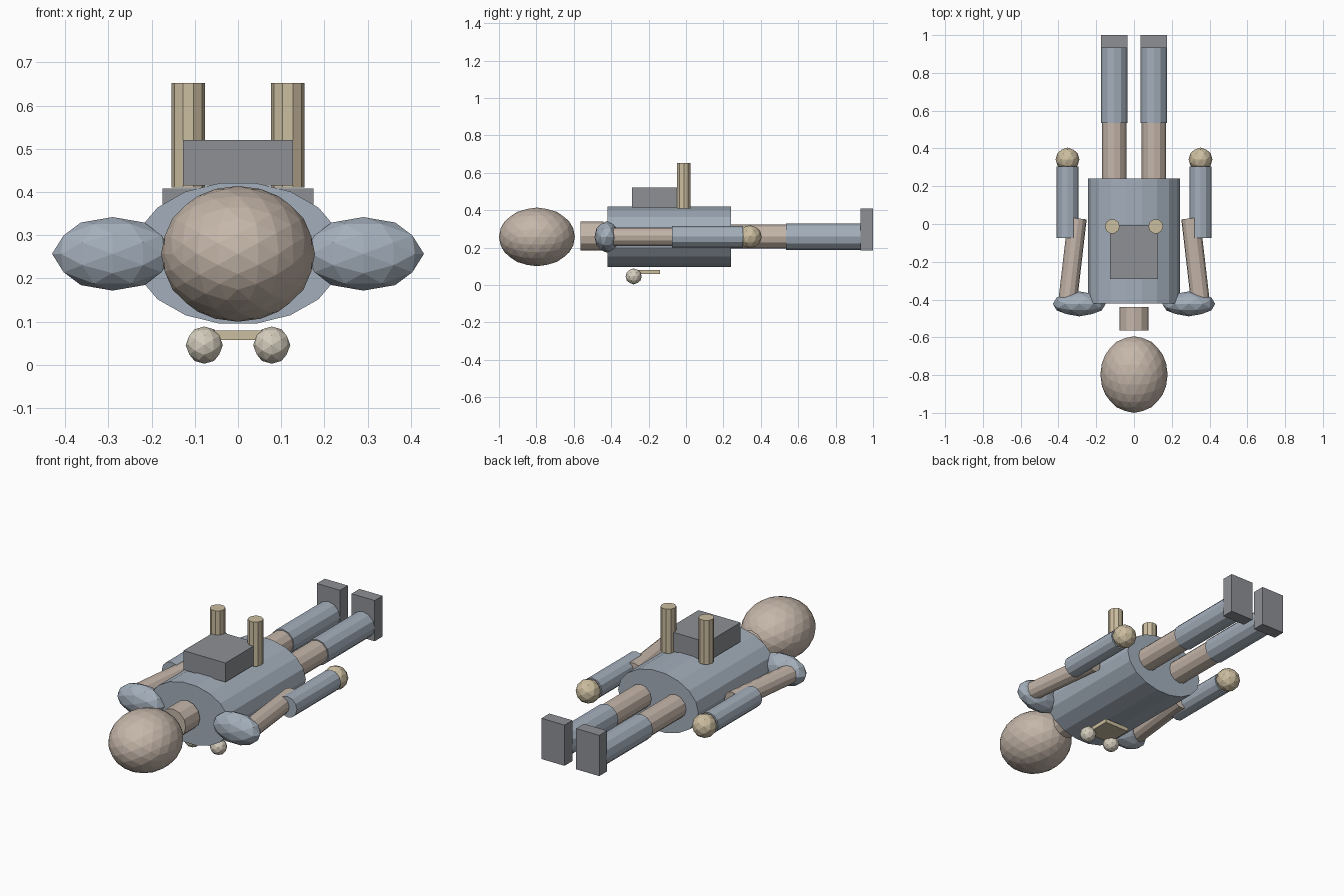
import bpy, bmesh, math
from mathutils import Matrix, Vector

if "Cube" in bpy.data.objects:
    bpy.data.objects.remove(bpy.data.objects["Cube"])

def mat(name, rgb):
    m = bpy.data.materials.new(name)
    m.diffuse_color = (*rgb, 1)
    m.use_nodes = True
    m.node_tree.nodes["Principled BSDF"].inputs["Base Color"].default_value = m.diffuse_color
    return m

BLUE = mat("blue_grey", (0.37, 0.43, 0.50))
TAN = mat("tan", (0.56, 0.47, 0.40))
DARK = mat("dark_grey", (0.27, 0.28, 0.30))
BRASS = mat("brass", (0.60, 0.51, 0.35))
PALE = mat("pale", (0.66, 0.61, 0.51))
Z = 0.258  # height of the body axis

def finish(name, bm, material):
    bmesh.ops.recalc_face_normals(bm, faces=bm.faces)
    me = bpy.data.meshes.new(name)
    bm.to_mesh(me)
    bm.free()
    me.materials.append(material)
    ob = bpy.data.objects.new(name, me)
    bpy.context.collection.objects.link(ob)
    return ob

def ball(name, centre, radii, material, level=2):
    # icosphere turned so its two-fold axes lie on x, y and z
    bm = bmesh.new()
    bmesh.ops.create_icosphere(bm, subdivisions=level, radius=1)
    m = (Matrix.Translation(centre) @ Matrix.Diagonal((*radii, 1))
         @ Matrix.Rotation(-math.atan(2 / (1 + math.sqrt(5))), 4, 'Y'))
    bm.transform(m)
    return finish(name, bm, material)

def rod(name, a, b, radius, material, sides=12, flat=1.0):
    # cylinder from a to b; flat scales its height about the body axis
    a, b = Vector(a), Vector(b)
    d = b - a
    bm = bmesh.new()
    bmesh.ops.create_cone(bm, cap_ends=True, segments=sides, radius1=radius,
                          radius2=radius, depth=d.length)
    bm.transform(Matrix.Rotation(math.pi / 2, 4, 'Z'))
    turn = Vector((0, 0, 1)).rotation_difference(d).to_matrix().to_4x4()
    bm.transform(Matrix.Translation((a + b) / 2)
                 @ Matrix.Diagonal((1, 1, flat, 1)) @ turn)
    return finish(name, bm, material)

def box(name, lo, hi, material):
    lo, hi = Vector(lo), Vector(hi)
    bm = bmesh.new()
    bmesh.ops.create_cube(bm, size=1)
    bm.transform(Matrix.Translation((lo + hi) / 2) @ Matrix.Diagonal((*(hi - lo), 1)))
    return finish(name, bm, material)

# Head, neck and torso
ball("head", (0, -0.797, 0.257), (0.178, 0.203, 0.157), TAN, 3)
rod("neck", (0, -0.563, Z + 0.003), (0, -0.44, Z + 0.003), 0.078, TAN)
rod("torso", (0, -0.42, Z), (0, 0.24, Z), 0.243, BLUE, 18, 0.165 / 0.243)

# Backpack and chest plate
box("backpack", (-0.127, -0.29, 0.415), (0.127, -0.005, 0.52), DARK)
box("chest_plate", (-0.075, -0.29, 0.058), (0.075, -0.139, 0.08), BRASS)

for s, side in ((-1, "left"), (1, "right")):
    # Backpack tubes and chest lamps
    rod(side + "_tube", (s * 0.115, -0.012, 0.41), (s * 0.115, -0.012, 0.652),
        0.039, BRASS, 10)
    ball(side + "_lamp", (s * 0.078, -0.28, 0.046), (0.043,) * 3, PALE)
    # Arm
    ball(side + "_shoulder", (s * 0.29, -0.423, 0.257), (0.14, 0.066, 0.085), BLUE)
    rod(side + "_upper_arm", (s * 0.35, -0.40, Z), (s * 0.30, 0.03, Z), 0.05, TAN)
    rod(side + "_forearm", (s * 0.352, -0.075, Z), (s * 0.352, 0.305, Z), 0.057, BLUE)
    ball(side + "_hand", (s * 0.352, 0.342, Z), (0.063,) * 3, BRASS)
    # Leg
    rod(side + "_thigh", (s * 0.105, 0.235, Z), (s * 0.105, 0.54, Z), 0.064, TAN)
    rod(side + "_shin", (s * 0.105, 0.535, Z), (s * 0.105, 0.935, Z), 0.07, BLUE)
    x = s * 0.105
    box(side + "_foot", (x - 0.07, 0.932, 0.185), (x + 0.07, 1.0, 0.408), DARK)
